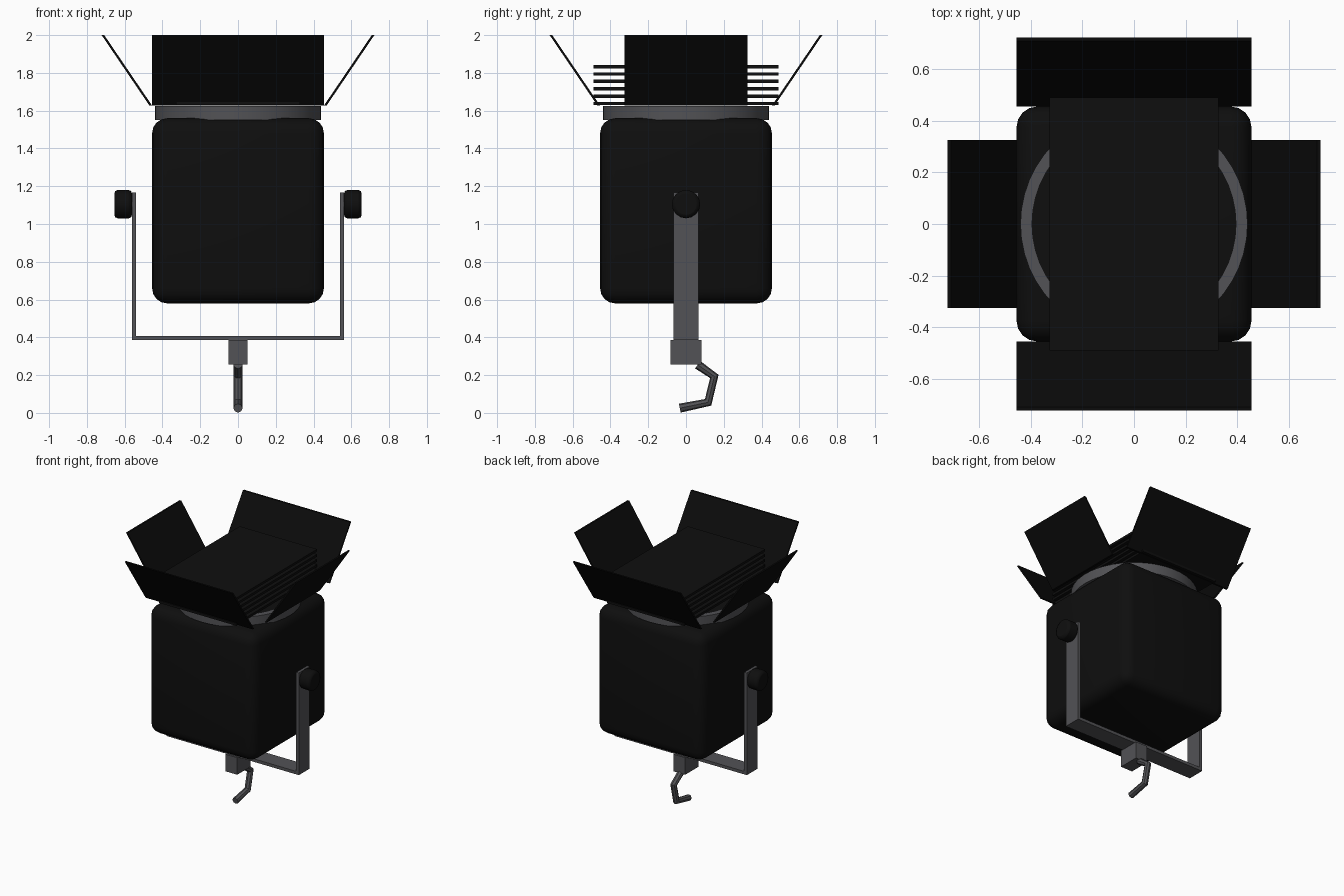
import bpy, bmesh, math
from mathutils import Vector

if "Cube" in bpy.data.objects:
    bpy.data.objects.remove(bpy.data.objects["Cube"])


def material(name, r, g, b):
    m = bpy.data.materials.new(name)
    m.diffuse_color = (r, g, b, 1)
    m.use_nodes = True
    m.node_tree.nodes["Principled BSDF"].inputs["Base Color"].default_value = m.diffuse_color
    return m


BLACK = material("housing black", 0.0045, 0.0045, 0.0045)
FLAP = material("flap black", 0.0032, 0.0032, 0.0032)
GREY = material("metal grey", 0.085, 0.085, 0.092)


def add_object(name, bm, mat):
    bmesh.ops.recalc_face_normals(bm, faces=bm.faces)
    me = bpy.data.meshes.new(name)
    bm.to_mesh(me)
    bm.free()
    me.materials.append(mat)
    ob = bpy.data.objects.new(name, me)
    bpy.context.collection.objects.link(ob)
    return ob


def smooth(ob, angle=35):
    bpy.ops.object.select_all(action='DESELECT')
    ob.select_set(True)
    bpy.context.view_layer.objects.active = ob
    bpy.ops.object.shade_smooth_by_angle(angle=math.radians(angle))


def prism(name, profile, half, axis, mat):
    """Extrude a closed 2D profile symmetrically; axis 'y' uses (x, z), axis 'x' uses (y, z)."""
    bm = bmesh.new()
    put = (lambda a, b, d: (a, d, b)) if axis == 'y' else (lambda a, b, d: (d, a, b))
    face = bm.faces.new([bm.verts.new(put(a, b, -half)) for a, b in profile])
    ext = bmesh.ops.extrude_face_region(bm, geom=[face])
    step = Vector(put(0, 0, 2 * half))
    bmesh.ops.translate(bm, vec=step, verts=[v for v in ext['geom'] if isinstance(v, bmesh.types.BMVert)])
    return add_object(name, bm, mat)


def box(name, x, y, z0, z1, mat):
    return prism(name, [(-x, z0), (x, z0), (x, z1), (-x, z1)], y, 'y', mat)


def bevel(ob, width, segments):
    b = ob.modifiers.new("bevel", 'BEVEL')
    b.width, b.segments = width, segments
    b.limit_method = 'ANGLE'


# lamp housing with rounded edges
housing = box("housing", 0.455, 0.455, 0.58, 1.56, BLACK)
bevel(housing, 0.08, 4)
smooth(housing, 180)

# front ring
bm = bmesh.new()
N = 48
loops = []
for r, z in [(0.395, 1.55), (0.44, 1.55), (0.44, 1.625), (0.395, 1.625)]:
    loops.append([bm.verts.new((r * math.cos(2 * math.pi * i / N), r * math.sin(2 * math.pi * i / N), z))
                  for i in range(N)])
for k in range(4):
    a, b = loops[k], loops[(k + 1) % 4]
    for i in range(N):
        j = (i + 1) % N
        bm.faces.new((a[i], a[j], b[j], b[i]))
smooth(add_object("lens_ring", bm, GREY))

# stack of thin plates above the ring
for i in range(6):
    z = 1.638 + i * 0.039
    box(f"plate_{i + 1}", 0.328, 0.49, z - 0.009, z + 0.009, BLACK)

# four splayed barn door flaps
for s, side in ((-1, "low"), (1, "high")):
    for axis, half in (('y', 0.325), ('x', 0.455)):
        prof = [(s * 0.455, 1.627), (s * 0.469, 1.627), (s * 0.722, 2.0), (s * 0.708, 2.0)]
        prism(f"flap_{axis}_{side}", prof, half, axis, FLAP)

# U shaped yoke
prism("yoke", [(-0.562, 0.385), (0.562, 0.385), (0.562, 1.168), (0.54, 1.168), (0.54, 0.408),
               (-0.54, 0.408), (-0.54, 1.168), (-0.562, 1.168)], 0.066, 'y', GREY)

# tightening knobs
for s, side in ((-1, "left"), (1, "right")):
    prof = [(0.075 * math.cos(math.tau * i / 16), 1.105 + 0.075 * math.sin(math.tau * i / 16)) for i in range(16)]
    knob = prism(f"knob_{side}", prof, 0.047, 'x', BLACK)
    knob.location.x = s * 0.608
    bevel(knob, 0.018, 2)
    knob.modifiers["bevel"].angle_limit = math.radians(40)
    smooth(knob)

# clamp block and hook
box("clamp_block", 0.05, 0.081, 0.257, 0.387, GREY)
cu = bpy.data.curves.new("hook", 'CURVE')
cu.dimensions = '3D'
cu.bevel_depth, cu.bevel_resolution, cu.use_fill_caps = 0.024, 2, True
path = [(0.062, 0.255), (0.15, 0.193), (0.117, 0.056), (-0.033, 0.025)]
sp = cu.splines.new('POLY')
sp.points.add(len(path) - 1)
for p, (y, z) in zip(sp.points, path):
    p.co = (0, y, z, 1)
sp.use_smooth = False
cu.materials.append(GREY)
hook = bpy.data.objects.new("hook", cu)
bpy.context.collection.objects.link(hook)
bpy.ops.object.select_all(action='DESELECT')
hook.select_set(True)
bpy.context.view_layer.objects.active = hook
bpy.ops.object.convert(target='MESH')
